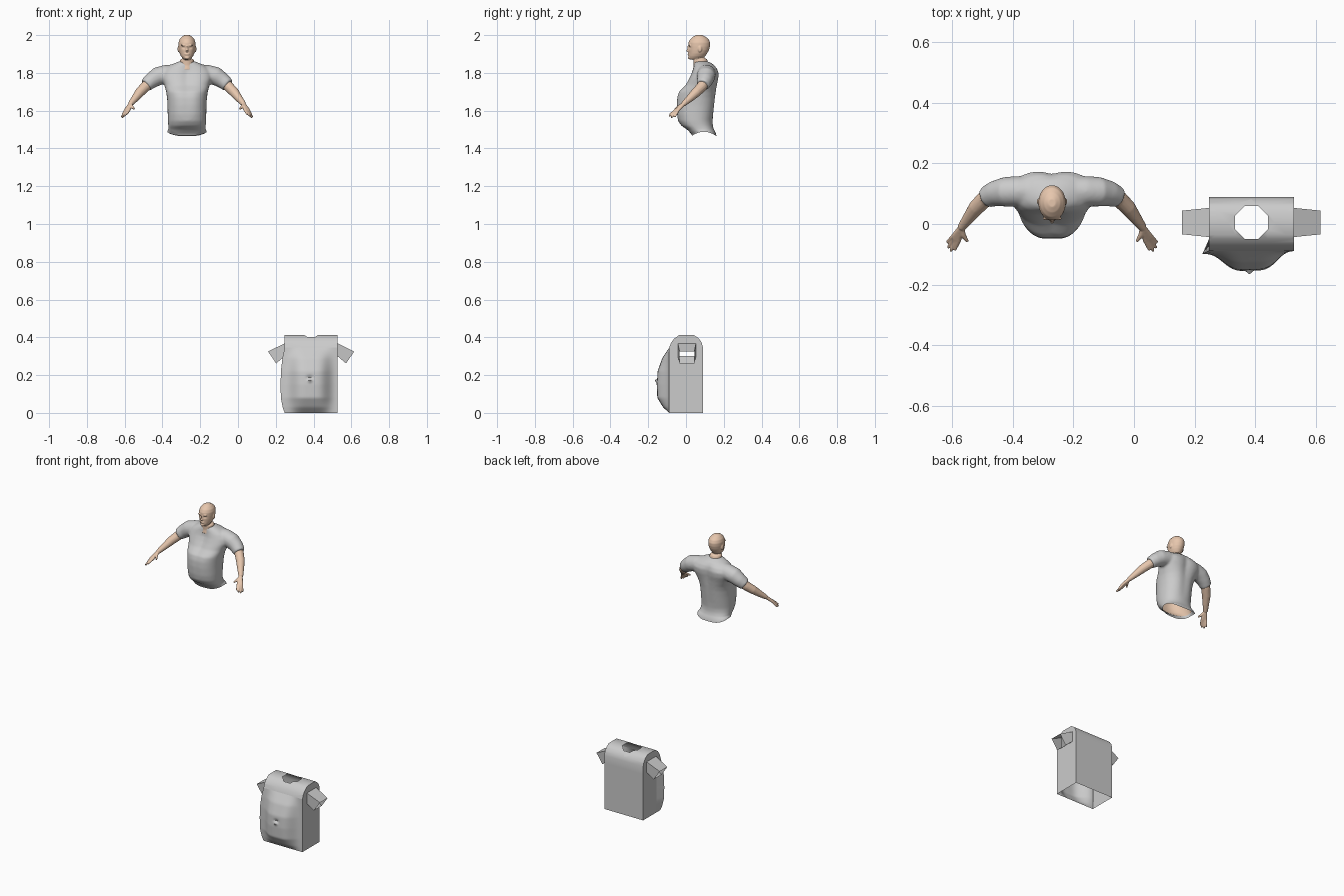
import bpy, bmesh, math
from mathutils import Vector, Matrix

if "Cube" in bpy.data.objects:
    bpy.data.objects.remove(bpy.data.objects["Cube"])

CX = -0.27          # centre line of the man
skin = bpy.data.materials.new("skin")
skin.diffuse_color = (0.8, 0.57, 0.42, 1)
skin.use_nodes = True
skin.node_tree.nodes["Principled BSDF"].inputs["Base Color"].default_value = skin.diffuse_color


def finish(name, bm, mat=None):
    bmesh.ops.recalc_face_normals(bm, faces=bm.faces)
    for f in bm.faces:
        f.smooth = True
    me = bpy.data.meshes.new(name)
    bm.to_mesh(me)
    bm.free()
    ob = bpy.data.objects.new(name, me)
    bpy.context.collection.objects.link(ob)
    if mat:
        me.materials.append(mat)
    return ob


def loft(bm, rings, caps=True):
    rows = [[bm.verts.new(p) for p in r] for r in rings]
    n = len(rows[0])
    for a, b in zip(rows, rows[1:]):
        for i in range(n):
            bm.faces.new((a[i], a[(i + 1) % n], b[(i + 1) % n], b[i]))
    if caps:
        bm.faces.new(rows[0][::-1])
        bm.faces.new(rows[-1])


def section(z, hw, yf, yb, power=0.85, valley=0.0, n=40):
    """Horizontal superellipse ring, with an optional groove down chest and spine."""
    pts = []
    for i in range(n):
        c, s = math.cos(2 * math.pi * i / n), math.sin(2 * math.pi * i / n)
        x = hw * math.copysign(abs(c) ** power, c)
        y = (yf + yb) / 2 + (yb - yf) / 2 * math.copysign(abs(s) ** power, s)
        y -= math.copysign(valley, s) * math.exp(-(x / 0.028) ** 2) if abs(s) > 0.1 else 0
        pts.append((CX + x, y, z))
    return pts


def tube(bm, path, side=1, n=14):
    """Round tube through (u, y, z, radius) points, u measured from the centre line."""
    pts = [Vector((CX + side * p[0], p[1], p[2])) for p in path]
    rings = []
    for i, p in enumerate(pts):
        d = pts[min(i + 1, len(pts) - 1)] - pts[max(i - 1, 0)]
        q = d.to_track_quat('Z', 'Y')
        rings.append([p + q @ Vector((math.cos(a), math.sin(a), 0)) * path[i][3]
                      for a in (2 * math.pi * k / n for k in range(n))])
    loft(bm, rings)


def blob(bm, u, y, z, sx, sy, sz):
    m = Matrix.Translation((CX + u, y, z)) @ Matrix.Diagonal((sx, sy, sz, 1))
    bmesh.ops.create_uvsphere(bm, u_segments=16, v_segments=10, radius=1, matrix=m)


def fuse(ob, voxel, smooth):
    """Merge overlapping parts into one soft skin; returns it as a bmesh."""
    r = ob.modifiers.new("fuse", 'REMESH')
    r.mode, r.voxel_size = 'VOXEL', voxel
    s = ob.modifiers.new("soften", 'SMOOTH')
    s.iterations = smooth
    dg = bpy.context.evaluated_depsgraph_get()
    me = bpy.data.meshes.new_from_object(ob.evaluated_get(dg))
    bm = bmesh.new()
    bm.from_mesh(me)
    bpy.data.objects.remove(ob)
    return bm


# torso shirt: height, half width, front y, back y, roundness, groove
torso = [(1.44, .106, .038, .168, .75, 0), (1.475, .104, .030, .160, .75, 0),
         (1.50, .099, .006, .148, .8, 0), (1.52, .099, -.024, .142, .85, 0),
         (1.545, .101, -.042, .141, .9, 0), (1.58, .102, -.050, .146, .9, .003),
         (1.63, .103, -.053, .153, .9, .005), (1.67, .106, -.051, .158, .9, .006),
         (1.70, .110, -.042, .162, .85, .007), (1.735, .120, -.006, .167, .8, .009),
         (1.77, .132, .014, .174, .75, .011), (1.80, .132, .028, .176, .75, .011),
         (1.825, .115, .036, .165, .8, .006), (1.845, .082, .042, .145, .9, 0),
         (1.86, .044, .046, .118, 1, 0)]
bm = bmesh.new()
loft(bm, [section(*t) for t in torso])
for side in (1, -1):
    tube(bm, [(.06, .108, 1.797, .048), (.11, .108, 1.793, .050), (.155, .106, 1.782, .049),
              (.19, .100, 1.758, .042), (.218, .088, 1.735, .036)], side, 20)
bm = fuse(finish("shirt_parts", bm), 0.006, 9)
bmesh.ops.bisect_plane(bm, geom=bm.verts[:] + bm.edges[:] + bm.faces[:],
                       plane_co=(0, 0, 1.466), plane_no=(0, 0, 1), clear_inner=True)
for v in bm.verts:      # hem rises at the sides
    if v.co.z < 1.50:
        v.co.z += .022 * max(0, 1 - ((v.co.y - .095) / .065) ** 2) * (1.50 - v.co.z) / .034
finish("worn_shirt", bm)

# skin inside the shirt, visible from below
bm = bmesh.new()
inner = [section(t[0], t[1] - .005, t[2] + .005, t[3] - .005, *t[4:]) for t in torso[2:13]]
loft(bm, inner, caps=False)
finish("inner_torso", bm, skin)

# head and neck
bm = bmesh.new()
loft(bm, [section(z, w, f, b, 1.0) for z, w, f, b in (
    (1.870, .014, .022, .06), (1.877, .023, .015, .085), (1.888, .032, .013, .102),
    (1.903, .039, .014, .112), (1.92, .043, .013, .121), (1.94, .045, .012, .127),
    (1.96, .045, .013, .128), (1.978, .039, .022, .120), (1.992, .027, .038, .103),
    (2.001, .012, .056, .083))])
tube(bm, [(0, .082, 1.82, .046), (0, .080, 1.845, .040), (0, .075, 1.87, .036),
          (0, .075, 1.91, .034)], 1, 24)
blob(bm, 0, .012, 1.918, .0075, .011, .008)          # nose
blob(bm, 0, .012, 1.930, .005, .006, .014)
blob(bm, 0, .015, 1.899, .014, .006, .006)           # lips
blob(bm, 0, .018, 1.880, .013, .008, .007)           # chin
for side in (1, -1):
    blob(bm, side * .017, .018, 1.946, .016, .006, .005)   # brow
    blob(bm, side * .045, .074, 1.926, .005, .010, .017)   # ear
bm = fuse(finish("head_parts", bm), 0.003, 3)
for v in bm.verts:      # eye sockets
    if v.co.y < .06:
        d = ((abs(v.co.x - CX) - .017) / .010) ** 2 + ((v.co.z - 1.934) / .007) ** 2
        v.co.y += .005 * math.exp(-d)
finish("head", bm, skin)

# bare arms with hands; every finger starts at the wrist so they fuse into a palm
wrist = (.299, -.012, 1.636)
fingers = [((.326, -.042, 1.602), (.346, -.060, 1.566)), ((.321, -.048, 1.601), (.343, -.078, 1.563)),
           ((.315, -.053, 1.600), (.334, -.089, 1.571)), ((.308, -.055, 1.602), (.321, -.086, 1.579))]
bm = bmesh.new()
for side in (1, -1):
    tube(bm, [(.17, .103, 1.772, .034), (.195, .098, 1.752, .032), (.222, .082, 1.725, .028),
              (.25, .054, 1.697, .026), (.275, .020, 1.665, .020), wrist + (.014,)], side)
    for base, tip in fingers:
        tube(bm, [wrist + (.011,), base + (.0085,), tip + (.005,)], side, 10)
    tube(bm, [wrist + (.010,), (.293, -.036, 1.622, .009), (.279, -.058, 1.608, .005)], side, 10)
finish("arms", fuse(finish("arm_parts", bm), 0.003, 3), skin)

# separate blocky shirt: tall profile swept across x, bottom left open
X0, X1, MX = .247, .527, .387
profile = [(.089, 0), (.089, .350), (.082, .374), (.066, .396), (.042, .412), (-.036, .412),
           (-.062, .394), (-.080, .370), (-.089, .345), (-.089, 0)]
bm = bmesh.new()
rows = [[bm.verts.new((x, y, z)) for y, z in profile] for x in (X0, X1)]
top = []
for i in range(len(profile) - 2):        # front panel is the belly below
    f = bm.faces.new((rows[0][i], rows[0][i + 1], rows[1][i + 1], rows[1][i]))
    if i > 0:
        top.append(f)
ends = [bm.faces.new(rows[0]), bm.faces.new(rows[1])]


def cut(faces, co, no):
    faces = [f for f in faces if f.is_valid]
    geom = set(faces)
    for f in faces:
        geom.update(f.edges)
        geom.update(f.verts)
    res = bmesh.ops.bisect_plane(bm, geom=list(geom), plane_co=co, plane_no=no)
    return [g for g in res['geom'] if isinstance(g, bmesh.types.BMFace)]


# octagonal neck opening
HY, HR = .005, .054
dirs = [Vector((math.cos(a), math.sin(a), 0)) for a in (math.pi / 4 * k for k in range(8))]
hole = Vector((MX, HY, 0))
for d in dirs:
    top = cut(top, hole + d * HR, d)
gone = [f for f in top if all((f.calc_center_median() - hole).dot(d) < HR for d in dirs)]
# square sleeve openings
SY, Z0, Z1 = .048, .300, .368
for co, no in (((0, 0, Z0), (0, 0, 1)), ((0, 0, Z1), (0, 0, 1)),
               ((0, HY - SY, 0), (0, 1, 0)), ((0, HY + SY, 0), (0, 1, 0))):
    ends = cut(ends, co, no)
for f in ends:
    c = f.calc_center_median()
    if abs(c.y - HY) < SY and Z0 < c.z < Z1:
        gone.append(f)
bmesh.ops.delete(bm, geom=gone, context='FACES')
# tapered open sleeves
for s in (1, -1):
    ring = lambda u0, za, u1, zb, w: [(MX + s * u0, HY - w, za), (MX + s * u0, HY + w, za),
                                      (MX + s * u1, HY + w, zb), (MX + s * u1, HY - w, zb)]
    loft(bm, [ring(.14, Z1, .14, Z0, SY), ring(.228, .325, .185, .262, .039)], caps=False)
bmesh.ops.remove_doubles(bm, verts=bm.verts[:], dist=1e-4)
shirt = finish("loose_shirt", bm)

# bulging belly panel with a navel, overhanging on the left edge
swell = [(0, 0), (.03, .030), (.08, .058), (.15, .061), (.22, .057), (.29, .034), (.345, 0)]


def height(z):
    for (a, p), (b, q) in zip(swell, swell[1:]):
        if z <= b + 1e-6:
            return p + (q - p) * (z - a) / (b - a)


bm = bmesh.new()
NX, NZ = 48, 48
grid = []
for j in range(NZ + 1):
    z = .345 * j / NZ
    h = height(z)
    row = [bm.verts.new((X0, -.050, z))]
    for i in range(NX + 1):
        t = i / NX
        x = X0 + .28 * t
        bulge = h * math.exp(-((t - .5) / .33) ** 4) + .15 * h * (1 - t)
        d = ((x - .382) / .008) ** 2
        bulge += .018 * math.exp(-d - ((z - .172) / .007) ** 2) - .012 * math.exp(-d / 3 - ((z - .187) / .008) ** 2)
        row.append(bm.verts.new((x - .35 * h * (1 - t) ** 4, -.089 - bulge, z)))
    grid.append(row)
for a, b in zip(grid, grid[1:]):
    for i in range(NX + 1):
        bm.faces.new((a[i], a[i + 1], b[i + 1], b[i]))
bmesh.ops.smooth_vert(bm, verts=[v for r in grid[1:-1] for v in r[3:-1]], factor=.5, use_axis_y=True)
belly = finish("loose_shirt_belly", bm)

for ob in (shirt, belly):
    bpy.ops.object.select_all(action='DESELECT')
    ob.select_set(True)
    bpy.context.view_layer.objects.active = ob
    bpy.ops.object.shade_smooth_by_angle(angle=math.radians(35))
